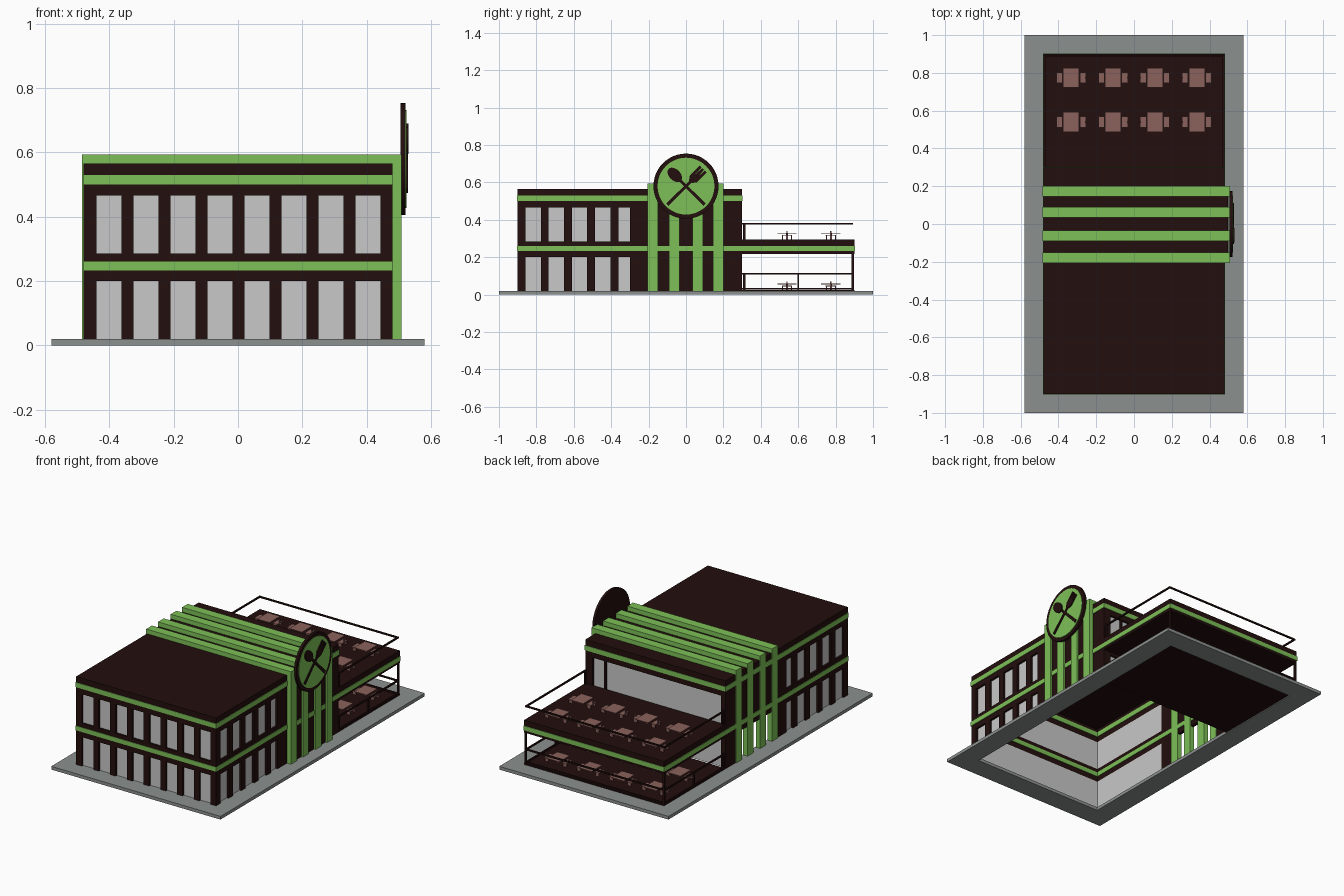
import bpy, bmesh, math
from mathutils import Matrix

cube = bpy.data.objects.get("Cube")
if cube:
    bpy.data.objects.remove(cube, do_unlink=True)


def material(name, r, g, b):
    mat = bpy.data.materials.new(name)
    mat.use_nodes = True
    mat.diffuse_color = (r, g, b, 1)
    mat.node_tree.nodes["Principled BSDF"].inputs["Base Color"].default_value = (r, g, b, 1)
    return mat


DARK = material("dark brown", .016, .0045, .004)
GREEN = material("leaf green", .205, .53, .095)
GLASS = material("pale grey glass", .58, .58, .58)
PAVING = material("paving grey", .26, .28, .27)
WOOD = material("dusty brown wood", .26, .12, .105)


def finish(name, mat, bm):
    mesh = bpy.data.meshes.new(name)
    bmesh.ops.recalc_face_normals(bm, faces=bm.faces[:])
    bm.to_mesh(mesh)
    bm.free()
    mesh.materials.append(mat)
    obj = bpy.data.objects.new(name, mesh)
    bpy.context.collection.objects.link(obj)
    return obj


def boxes(name, mat, items):
    """One object from boxes given as (x0, x1, y0, y1, z0, z1)."""
    bm = bmesh.new()
    for x0, x1, y0, y1, z0, z1 in items:
        place = Matrix.Translation(((x0 + x1) / 2, (y0 + y1) / 2, (z0 + z1) / 2))
        size = Matrix.Diagonal((x1 - x0, y1 - y0, z1 - z0, 1))
        bmesh.ops.create_cube(bm, size=1, matrix=place @ size)
    return finish(name, mat, bm)


def ring(x, y0, y1, z0, z1, t):
    """Four wall boxes around a rectangle, t thick towards the inside."""
    return [(-x, -x + t, y0, y1, z0, z1), (x - t, x, y0, y1, z0, z1),
            (-x, x, y0, y0 + t, z0, z1), (-x, x, y1 - t, y1, z0, z1)]


def prism(name, mat, points, x0, x1, angle=0):
    """Outline in (y, z) around the sign centre, turned and extruded along x."""
    c, s = math.cos(angle), math.sin(angle)
    bm = bmesh.new()
    verts = [bm.verts.new((x0, u * c - v * s, SIGN_Z + u * s + v * c)) for u, v in points]
    face = bm.faces.new(verts)
    out = bmesh.ops.extrude_face_region(bm, geom=[face])
    moved = [g for g in out["geom"] if isinstance(g, bmesh.types.BMVert)]
    bmesh.ops.translate(bm, verts=moved, vec=(x1 - x0, 0, 0))
    return finish(name, mat, bm)


def oval(ru, rv, n, v=0):
    steps = [math.tau * i / n for i in range(n)]
    return [(ru * math.cos(a), v + rv * math.sin(a)) for a in steps]


HX, FRONT, BACK, END = .48, -.9, .3, .9
GROUND, ROOF, T = .02, .565, .02
FLOORS = [(GROUND, .2), (.285, .466)]
BANDS = [(.233, .261), (.5, .53)]
DECK = .295
SIGN_Z = .58

# Paving around the open underside
boxes("paving", PAVING, ring(.58, -1, 1, 0, GROUND, .13))

# Main block: dark horizontal bands, roof and solid side walls
boxes("wall_bands", DARK,
      ring(HX, FRONT, BACK, .2, .285, T) + ring(HX, FRONT, BACK, .466, ROOF, T))
boxes("roof", DARK, [(-HX, HX, FRONT, BACK, ROOF - .015, ROOF)])
solid = []
for side in (-1, 1):
    a, b = sorted((side * HX, side * (HX - T)))
    solid += [(a, b, -.3, -.2, GROUND, ROOF), (a, b, .2, BACK, GROUND, ROOF)]
solid += [(HX - T, .497, -.2, .2, GROUND, ROOF), (-HX, T - HX, -.2, .2, .2, ROOF)]
boxes("side_walls", DARK, solid)

# Glazing behind the mullions
glass, mullions = [], []
inner = HX - .013
for z0, z1 in FLOORS:
    glass += [(-inner, inner, FRONT + .013, FRONT + T, z0, z1),
              (-inner, inner, BACK - T, BACK - .013, z0, z1),
              (-inner, T - HX, FRONT + .013, -.3, z0, z1),
              (HX - T, inner, FRONT + .013, -.3, z0, z1)]
    # Front mullions
    for i in range(9):
        left = -HX if i == 0 else -.477 + .115 * i
        right = HX if i == 8 else -.44 + .115 * i
        mullions.append((left, right, FRONT, FRONT + .013, z0, z1))
    # Side mullions
    for i in range(5):
        left = FRONT if i == 0 else -.9 + .124 * i
        right = -.858 + .124 * i
        mullions += [(-HX, -inner, left, right, z0, z1), (inner, HX, left, right, z0, z1)]
    # Rear frame with a door post
    for left, right in ((-HX, -.45), (.34, .352), (.43, HX)):
        mullions.append((left, right, BACK - .013, BACK, z0, z1))
boxes("window_glass", GLASS, glass)
boxes("mullions", DARK, mullions)

# Green bands around the block and terrace
lip = .003
low, high = BANDS
band = ring(HX + lip, FRONT - lip, BACK + lip, *high, T + .006)
band += ring(HX + lip, FRONT - lip, END + lip, *low, T + .006)
band.append((HX, .5, -.2, .2, *low))
boxes("green_bands", GREEN, band)

# Four green stripes wrapping over the block
stripes = []
for y in (-.178, -.062, .062, .173):
    y0, y1 = y - .028, y + .028
    stripes += [(-.485, -.455, y0, y1, GROUND, .593),
                (HX - T, .508, y0, y1, GROUND, .593),
                (-.485, .508, y0, y1, ROOF - .005, .593)]
boxes("wrap_stripes", GREEN, stripes)

# Terrace floors and corner columns
boxes("terrace_floors", DARK, [(-HX, HX, BACK, END, .005, GROUND + .004),
                               (-HX, HX, BACK, END, .218, DECK)])
columns = []
for x in (-HX, HX - .012):
    columns += [(x, x + .012, END - .014, END - .002, GROUND, .22)]
boxes("terrace_columns", DARK, columns)

# Terrace railings
bar = .009
rails = []
for z in (.031, .111, .378):
    edge = HX - .002
    rails += [(-edge, edge, END - .016, END - .007, z - bar / 2, z + bar / 2)]
    for x in (-edge, edge - bar):
        rails.append((x, x + bar, BACK, END - .007, z - bar / 2, z + bar / 2))
for x in (-HX + .002, HX - .002 - bar):
    rails += [(x, x + bar, BACK + .006, BACK + .018, DECK, .38),
              (x, x + bar, BACK + .006, BACK + .018, GROUND, .115),
              (x, x + bar, .595, .604, GROUND, .111)]
boxes("railings", DARK, rails)

# Dining sets on both terrace floors
tables, chairs = [], []
for z in (GROUND + .004, DECK):
    for x in (-.333, -.111, .111, .333):
        for y in (.54, .775):
            tables += [(x - .043, x + .043, y - .052, y + .052, z + .031, z + .035),
                       (x - .005, x + .005, y - .005, y + .005, z, z + .031)]
            for side in (-1, 1):
                cx = x + side * .062
                chairs.append((cx - .016, cx + .016, y - .028, y + .028, z + .02, z + .024))
                bx = cx + side * .014
                chairs.append((bx - .002, bx + .002, y - .004, y + .004, z + .024, z + .046))
                for dy in (-.024, .024):
                    chairs.append((cx - .012, cx + .012, y + dy - .002, y + dy + .002, z, z + .02))
boxes("tables", WOOD, tables)
boxes("chairs", WOOD, chairs)

# Round sign with crossed spoon and fork
prism("sign_disc", DARK, oval(.174, .174, 48), .505, .521)
prism("sign_face", GREEN, oval(.152, .152, 48), .519, .524)
handle = [(-.009, -.14), (.009, -.14), (.007, .05), (-.007, .05)]
tilt = math.radians(45)
for name, angle in (("spoon", tilt), ("fork", -tilt)):
    prism(name + "_handle", DARK, handle, .522, .529, angle)
prism("spoon_bowl", DARK, oval(.03, .046, 20, .085), .522, .531, tilt)
fork = [(-.008, .03), (.008, .03), (.026, .055), (.026, .13), (.012, .13), (.01, .08),
        (.006, .13), (-.006, .13), (-.01, .08), (-.012, .13), (-.026, .13), (-.026, .055)]
prism("fork_head", DARK, fork, .522, .53, -tilt)
